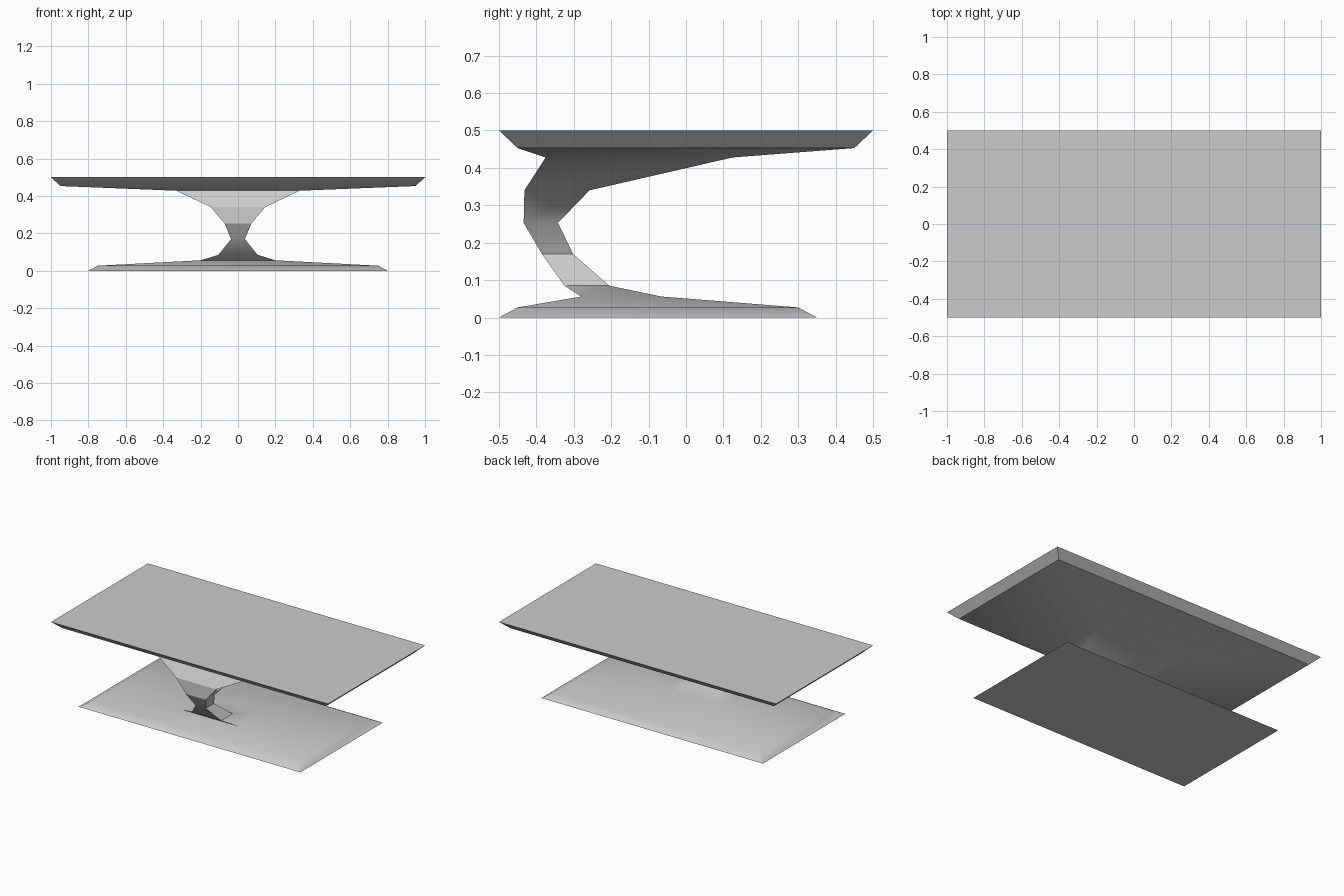
import bpy
import bmesh
import math

cube = bpy.data.objects.get("Cube")
if cube:
    bpy.data.objects.remove(cube, do_unlink=True)

# Single plain grey finish
grey = bpy.data.materials.new("plain_grey")
grey.use_nodes = True
colour = (0.6, 0.6, 0.6, 1)
grey.diffuse_color = colour
grey.node_tree.nodes["Principled BSDF"].inputs["Base Color"].default_value = colour

# Rectangular sections from floor to top: height, half width, front y, back y
SECTIONS = [
    (0.0, 0.8, -0.5, 0.35),        # foot
    (0.027, 0.75, -0.45, 0.3),
    (0.056, 0.2, -0.28, -0.065),
    (0.085, 0.105, -0.325, -0.205),  # curved stem
    (0.17, 0.037, -0.385, -0.302),
    (0.253, 0.072, -0.434, -0.342),
    (0.34, 0.145, -0.432, -0.258),
    (0.428, 0.33, -0.375, 0.125),
    (0.453, 0.95, -0.45, 0.45),    # table top
    (0.5, 1.0, -0.5, 0.5),
]


def loft(name, sections):
    """Join rectangular sections into one closed shell."""
    bm = bmesh.new()
    rings = [[bm.verts.new(p) for p in ((-w, f, z), (w, f, z), (w, b, z), (-w, b, z))]
             for z, w, f, b in sections]
    for low, high in zip(rings, rings[1:]):
        for i in range(4):
            j = (i + 1) % 4
            bm.faces.new((low[i], low[j], high[j], high[i]))
    bm.faces.new(rings[0][::-1])
    bm.faces.new(rings[-1])
    bmesh.ops.recalc_face_normals(bm, faces=bm.faces)
    mesh = bpy.data.meshes.new(name)
    bm.to_mesh(mesh)
    bm.free()
    obj = bpy.data.objects.new(name, mesh)
    bpy.context.collection.objects.link(obj)
    obj.data.materials.append(grey)
    return obj


table = loft("pedestal_table", SECTIONS)

# Soft shading across the gentle bends, crisp outer edges
bpy.ops.object.select_all(action="DESELECT")
table.select_set(True)
bpy.context.view_layer.objects.active = table
bpy.ops.object.shade_smooth_by_angle(angle=math.radians(30))
